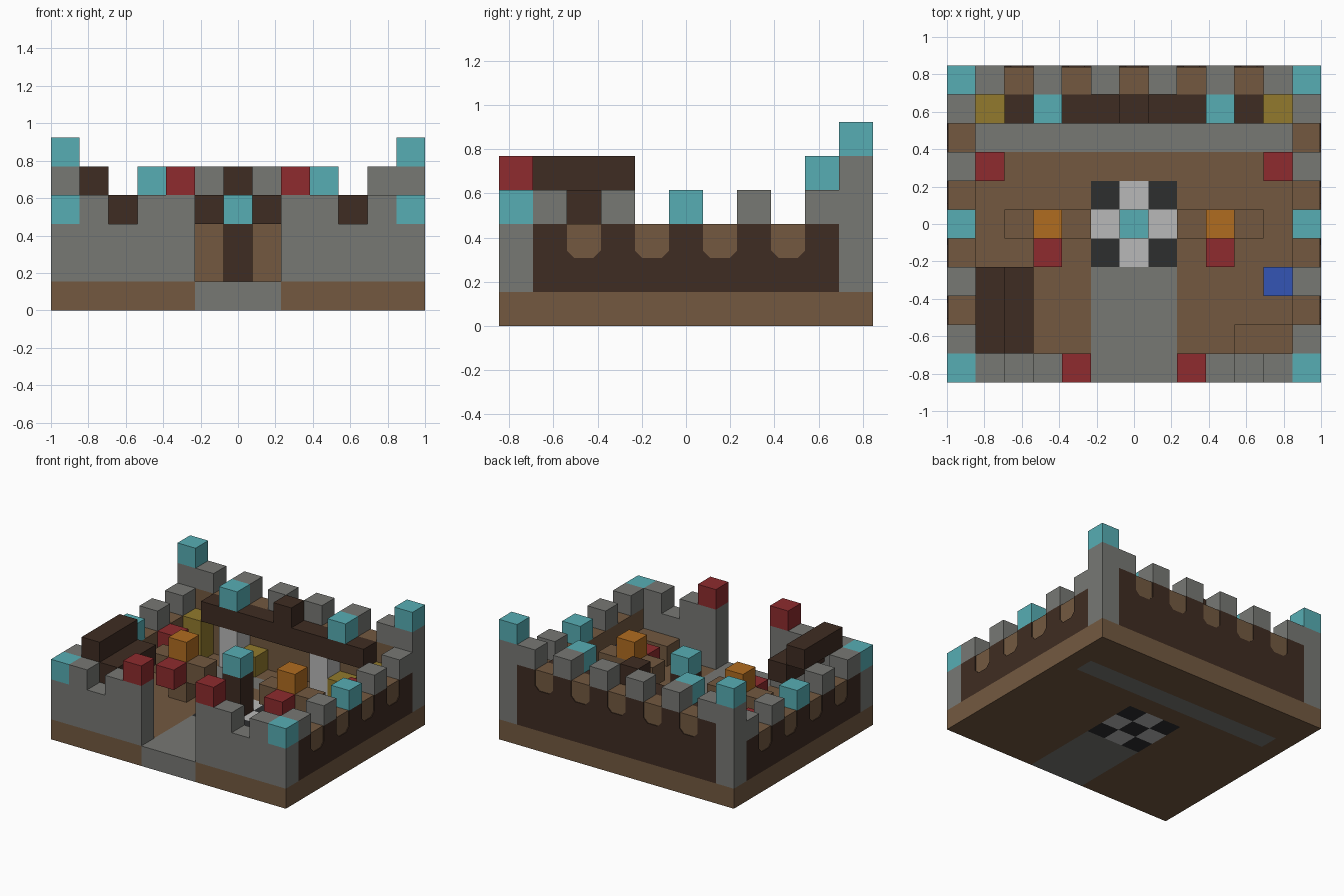
import bpy
import bmesh
from mathutils import Vector

cube = bpy.data.objects.get("Cube")
if cube:
    bpy.data.objects.remove(cube, do_unlink=True)

U = 2 / 13                      # one block
ORIGIN = Vector((-6.5, -5.5, 0))
SKIN = 0.04                     # cladding thickness in blocks


def linear(c):
    return c / 12.92 if c <= 0.04045 else ((c + 0.055) / 1.055) ** 2.4


def material(name, code):
    rgb = [linear(v / 255) for v in bytes.fromhex(code)]
    m = bpy.data.materials.new(name)
    m.use_nodes = True
    m.diffuse_color = (*rgb, 1)
    m.node_tree.nodes["Principled BSDF"].inputs["Base Color"].default_value = (*rgb, 1)
    return m


TEAL = material("teal", "57AEB4")
STONE = material("stone grey", "777874")
EARTH = material("earth brown", "735940")
WOOD = material("dark wood", "3F2C22")
RED = material("red", "8E2B2E")
GOLD = material("mustard", "927A2D")
WHITE = material("pale stone", "B9B9B8")
BLACK = material("charcoal", "2D2E2F")
ORANGE = material("orange", "B06C20")
BLUE = material("blue", "3355B5")


def finish(name, bm, mat):
    bmesh.ops.recalc_face_normals(bm, faces=bm.faces)
    mesh = bpy.data.meshes.new(name)
    bm.to_mesh(mesh)
    bm.free()
    mesh.materials.append(mat)
    ob = bpy.data.objects.new(name, mesh)
    bpy.context.collection.objects.link(ob)
    return ob


def box(name, mat, x, y, z, size=(1, 1, 1)):
    """Box from its low corner and size, in blocks."""
    bm = bmesh.new()
    bmesh.ops.create_cube(bm, size=1)
    low, size = Vector((x, y, z)), Vector(size)
    for v in bm.verts:
        v.co = (ORIGIN + low + size * 0.5 + v.co * size) * U
    return finish(name, bm, mat)


def pair(name, mat, x, y, z, size=(1, 1, 1)):
    """Box and its mirror image across the middle."""
    box(name + "_right", mat, x, y, z, size)
    box(name + "_left", mat, 13 - x - size[0], y, z, size)


def cladding(name, length, top, place, push):
    """Dark panel with a chamfered notch in every second block."""
    c = 0.22
    pts = [(1, 1), (1, top)]
    for n in range(2, length, 2):
        pts += [(n, top), (n, top - 1 + c), (n + c, top - 1),
                (n + 1 - c, top - 1), (n + 1, top - 1 + c), (n + 1, top)]
    pts += [(length + 1, top), (length + 1, 1)]
    bm = bmesh.new()
    face = bm.faces.new([bm.verts.new((ORIGIN + Vector(place(u, h))) * U) for u, h in pts])
    out = bmesh.ops.extrude_face_region(bm, geom=[face])
    verts = [g for g in out["geom"] if isinstance(g, bmesh.types.BMVert)]
    bmesh.ops.translate(bm, verts=verts, vec=Vector(push) * SKIN * U)
    finish(name, bm, WOOD)


# Ground slab with its inlaid floor colours
pair("ground_front", EARTH, 0, 0, 0, (5, 7, 1))
box("ground_middle", EARTH, 0, 7, 0, (13, 1, 1))
pair("ground_side", EARTH, 0, 8, 0)
box("ground_back", EARTH, 0, 9, 0, (13, 2, 1))
box("path", STONE, 5, 0, 0, (3, 4, 1))
box("hall_step", STONE, 1, 8, 0, (11, 1, 1))
for a in range(3):
    for b in range(3):
        box("floor_tile", WHITE if (a + b) % 2 else BLACK, 5 + a, 4 + b, 0)

# Front wall and gate posts
pair("front_wall", STONE, 0, 0, 1, (5, 1, 2))
pair("front_corner_lamp", TEAL, 0, 0, 3)
pair("front_merlon", STONE, 1, 0, 3)
pair("gate_post", STONE, 3, 0, 3, (2, 1, 1))
pair("gate_cap", RED, 4, 0, 4)

# Side walls
pair("side_wall", EARTH, SKIN, 1, 1, (1 - SKIN, 9, 2))
cladding("side_cladding_right", 9, 3, lambda u, h: (SKIN, u, h), (-1, 0, 0))
cladding("side_cladding_left", 9, 3, lambda u, h: (13 - SKIN, u, h), (1, 0, 0))
for j in range(1, 10, 2):
    pair("side_merlon", TEAL if j == 5 else STONE, 0, j, 3)

# Back wall and towers
box("back_wall", EARTH, 1, 10, 1, (11, 1 - SKIN, 3))
cladding("back_cladding", 11, 4, lambda u, h: (u, 11 - SKIN, h), (0, 1, 0))
for i in range(1, 12, 2):
    box("back_merlon", STONE, i, 10, 4)
pair("tower", STONE, 0, 10, 1, (1, 1, 4))
pair("tower_lamp", TEAL, 0, 10, 5)

# Hall beam, columns and ornaments
box("hall_beam", WOOD, 2, 9, 3, (9, 1, 1))
box("beam_crest", WOOD, 6, 9, 4)
pair("beam_lamp", TEAL, 3, 9, 4)
pair("gold_column", GOLD, 1, 9, 1, (1, 1, 2))
for i in (3, 8):
    box("pale_column", WHITE, i, 9, 1, (1, 1, 2))
    box("gold_chest", GOLD, i + 1, 9, 1)

# Lean-to roof
box("roof_upper", WOOD, 1, 1, 4, (1, 3, 1))
box("roof_lower", WOOD, 2, 1, 3, (1, 3, 1))

# Courtyard pillar
box("pillar", WOOD, 6, 5, 1, (1, 1, 2))
box("pillar_lamp", TEAL, 6, 5, 3)

# Two guardian statues
pair("statue_legs", EARTH, 3, 5, 1)
pair("statue_arms", EARTH, 2, 5, 2, (3, 1, 1))
pair("statue_head", ORANGE, 3, 5, 3)
pair("statue_shield", RED, 3, 4, 2)

# Loose courtyard blocks
pair("stand", EARTH, 1, 7, 1)
pair("stand_top", RED, 1, 7, 2)
box("water_barrel", BLUE, 11, 3, 1)
box("bench", EARTH, 10, 1, 1, (2, 1, 1))
